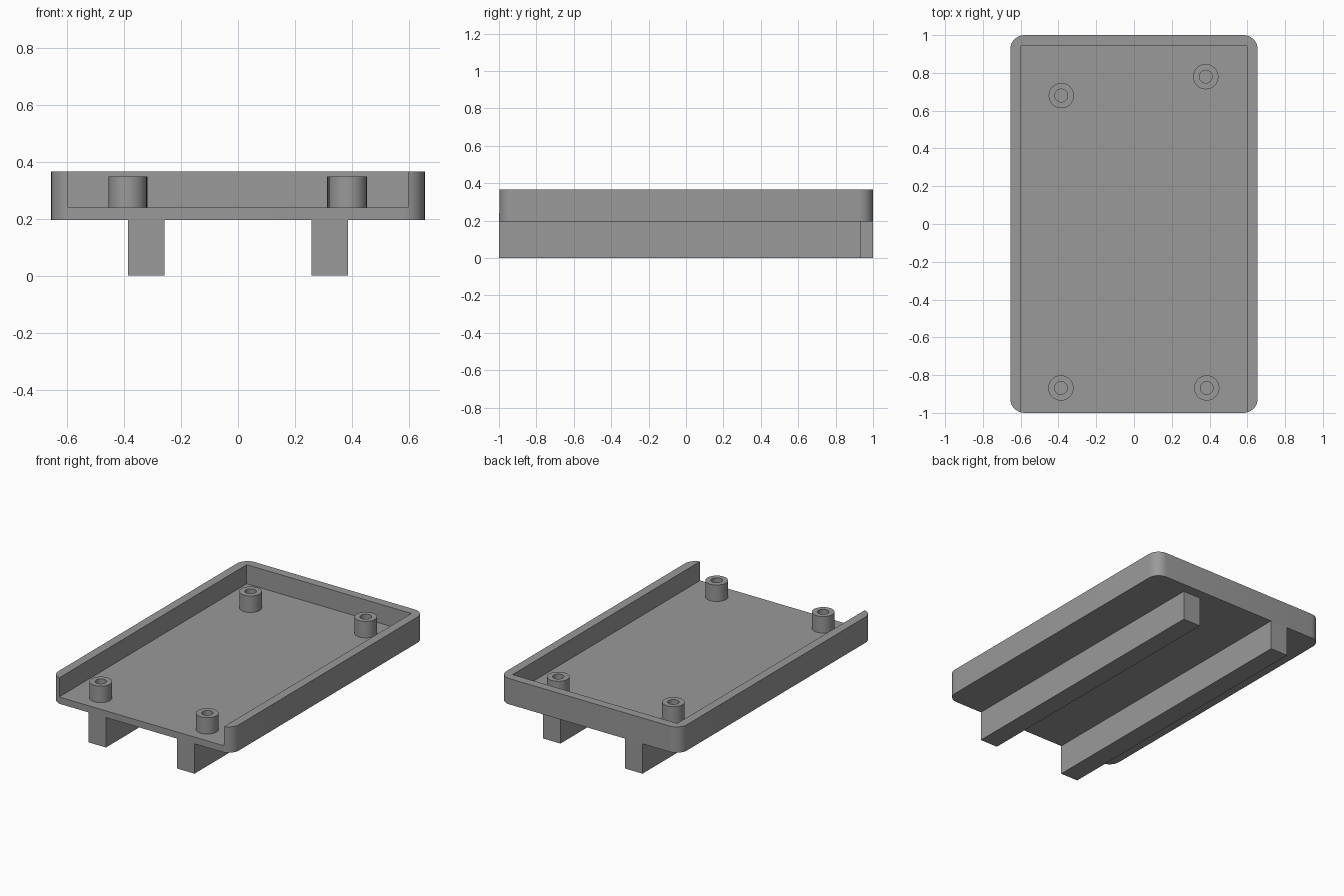
import bpy, bmesh, math

if "Cube" in bpy.data.objects:
    bpy.data.objects.remove(bpy.data.objects["Cube"])

grey = bpy.data.materials.new("plain grey")
grey.diffuse_color = (0.32, 0.32, 0.32, 1)
grey.use_nodes = True
grey.node_tree.nodes["Principled BSDF"].inputs["Base Color"].default_value = grey.diffuse_color


def finish(name, bm):
    bmesh.ops.recalc_face_normals(bm, faces=bm.faces)
    mesh = bpy.data.meshes.new(name)
    bm.to_mesh(mesh)
    bm.free()
    mesh.materials.append(grey)
    obj = bpy.data.objects.new(name, mesh)
    bpy.context.collection.objects.link(obj)
    return obj


def activate(obj):
    bpy.ops.object.select_all(action='DESELECT')
    obj.select_set(True)
    bpy.context.view_layer.objects.active = obj


def smooth(obj):
    activate(obj)
    bpy.ops.object.shade_smooth_by_angle(angle=math.radians(35))


def box(name, lo, hi):
    bm = bmesh.new()
    bmesh.ops.create_cube(bm, size=1)
    for v in bm.verts:
        v.co = [(a + b) / 2 + c * (b - a) for a, b, c in zip(lo, hi, v.co)]
    return finish(name, bm)


def rounded_slab(name, hx, hy, r, z0, z1, steps=8):
    bm = bmesh.new()
    ring = []
    for q, (sx, sy) in enumerate([(1, 1), (-1, 1), (-1, -1), (1, -1)]):
        for i in range(steps + 1):
            a = math.pi / 2 * (q + i / steps)
            ring.append(bm.verts.new((sx * (hx - r) + r * math.cos(a),
                                      sy * (hy - r) + r * math.sin(a), z0)))
    face = bm.faces.new(ring)
    top = bmesh.ops.extrude_face_region(bm, geom=[face], use_keep_orig=True)
    for v in top["geom"]:
        if isinstance(v, bmesh.types.BMVert):
            v.co.z = z1
    return finish(name, bm)


def standoff(name, x, y, z0, z1, floor, r_out=0.067, r_in=0.034, n=32):
    # lathed profile: outer wall, rim, bore and bore floor
    bm = bmesh.new()
    rings = []
    for r, z in [(r_out, z0), (r_out, z1), (r_in, z1), (r_in, floor)]:
        rings.append([bm.verts.new((x + r * math.cos(2 * math.pi * i / n),
                                    y + r * math.sin(2 * math.pi * i / n), z))
                      for i in range(n)])
    for a, b in zip(rings, rings[1:]):
        for i in range(n):
            j = (i + 1) % n
            bm.faces.new((a[i], a[j], b[j], b[i]))
    bm.faces.new(rings[0])
    bm.faces.new(rings[-1])
    return finish(name, bm)


# Tray with rounded corners, hollowed and open at the front
tray = rounded_slab("tray", 0.655, 1.0, 0.075, 0.196, 0.365)
cutter = box("tray_cutter", (-0.597, -1.2, 0.24), (0.597, 0.943, 0.6))
cutter.hide_render = True
mod = tray.modifiers.new("hollow", 'BOOLEAN')
mod.operation = 'DIFFERENCE'
mod.solver = 'EXACT'
mod.object = cutter
activate(tray)
bpy.ops.object.modifier_apply(modifier=mod.name)
bpy.data.objects.remove(cutter)
smooth(tray)

# Screw standoffs on the tray floor
for name, x, y in [("front_left", -0.387, -0.868), ("front_right", 0.385, -0.868),
                   ("back_left", -0.385, 0.68), ("back_right", 0.38, 0.78)]:
    smooth(standoff(name + "_standoff", x, y, 0.235, 0.348, 0.241))

# Mounting rails under the tray, the right one slightly shorter
box("left_rail", (-0.385, -1, 0), (-0.257, 1, 0.197))
box("right_rail", (0.257, -1, 0), (0.385, 0.933, 0.197))
